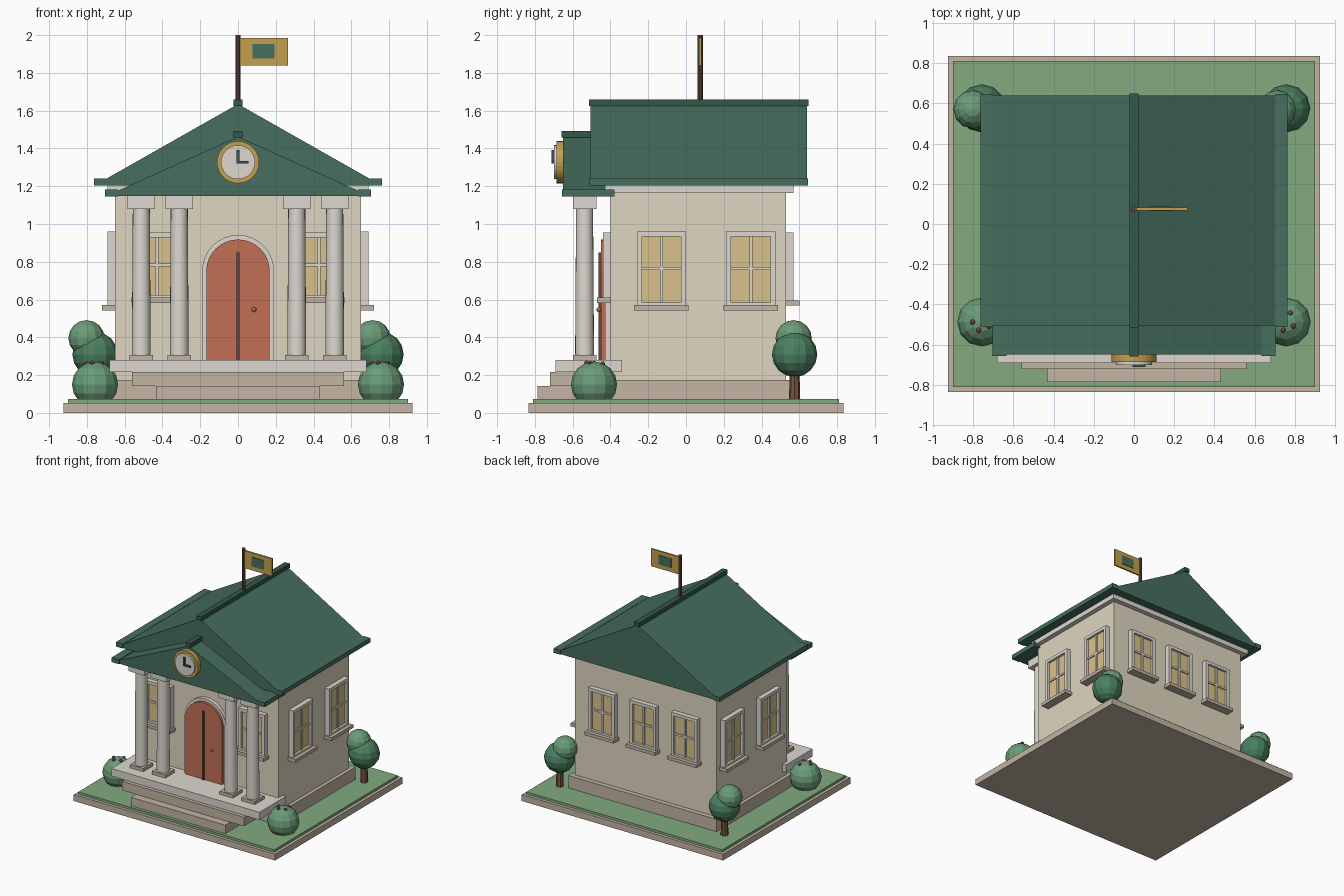
import bpy, bmesh, math
from mathutils import Matrix, Vector

if "Cube" in bpy.data.objects:
    bpy.data.objects.remove(bpy.data.objects["Cube"])


def mat(name, hexcol):
    m = bpy.data.materials.new(name)
    c = [int(hexcol[i:i + 2], 16) / 255 for i in (0, 2, 4)]
    m.diffuse_color = [((v + 0.055) / 1.055) ** 2.4 for v in c] + [1]
    m.use_nodes = True
    m.node_tree.nodes["Principled BSDF"].inputs["Base Color"].default_value = m.diffuse_color
    return m


STONE, LAWN = mat("stone", "C2B5A3"), mat("lawn", "82AA80")
WALL, WHITE = mat("wall", "E0D6C0"), mat("trim", "DDD8D0")
ROOF, RIDGE = mat("roof", "466E5E"), mat("ridge", "33574A")
GLASS, DOOR = mat("glass", "D9C28C"), mat("door", "C26F55")
GOLD, DARK = mat("gold", "C4A050"), mat("dark_wood", "65483C")
LEAF, LEAF2 = mat("leaf", "4A8061"), mat("light_leaf", "6A9C78")
BERRY, TRUNK = mat("berry", "8E4A58"), mat("trunk", "7A5540")


def finish(name, bm, m):
    bmesh.ops.recalc_face_normals(bm, faces=bm.faces)
    me = bpy.data.meshes.new(name)
    bm.to_mesh(me)
    bm.free()
    me.materials.append(m)
    o = bpy.data.objects.new(name, me)
    bpy.context.collection.objects.link(o)
    return o


def box(name, x0, x1, y0, y1, z0, z1, m):
    bm = bmesh.new()
    bmesh.ops.create_cube(bm, size=1)
    for v in bm.verts:
        v.co = Vector(((x0 + x1) / 2 + v.co.x * (x1 - x0),
                       (y0 + y1) / 2 + v.co.y * (y1 - y0),
                       (z0 + z1) / 2 + v.co.z * (z1 - z0)))
    return finish(name, bm, m)


def prism(name, pts, y0, y1, m):
    # x-z profile extruded along y
    bm = bmesh.new()
    f = bm.faces.new([bm.verts.new((x, y0, z)) for x, z in pts])
    ext = bmesh.ops.extrude_face_region(bm, geom=[f])["geom"]
    bmesh.ops.translate(bm, vec=(0, y1 - y0, 0),
                        verts=[g for g in ext if isinstance(g, bmesh.types.BMVert)])
    return finish(name, bm, m)


def cone(name, loc, r1, r2, h, m, n=16, along_y=False):
    bm = bmesh.new()
    bmesh.ops.create_cone(bm, cap_ends=True, segments=n, radius1=r1, radius2=r2, depth=h)
    if along_y:
        bmesh.ops.rotate(bm, verts=bm.verts, matrix=Matrix.Rotation(math.pi / 2, 3, 'X'))
    bmesh.ops.translate(bm, verts=bm.verts, vec=loc)
    return finish(name, bm, m)


def ball(name, loc, r, m, n=12):
    bm = bmesh.new()
    bmesh.ops.create_uvsphere(bm, u_segments=n, v_segments=n * 2 // 3, radius=r)
    bmesh.ops.translate(bm, verts=bm.verts, vec=loc)
    return finish(name, bm, m)


def arch(r, spring, bottom):
    return [(-r, bottom), (r, bottom)] + [
        (r * math.cos(math.pi * i / 16), spring + r * math.sin(math.pi * i / 16)) for i in range(17)]


def window(name, loc, angle, w, z0, z1):
    # built facing -y around the origin, then turned onto its wall
    h, zc, t = w / 2, (z0 + z1) / 2, 0.026
    parts = [
        box(name + "_glass", -h + .01, h - .01, -.02, .01, z0 + .01, z1 - .01, GLASS),
        box(name + "_frame_left", -h, -h + t, -.04, .01, z0, z1, WHITE),
        box(name + "_frame_right", h - t, h, -.04, .01, z0, z1, WHITE),
        box(name + "_frame_top", -h + t, h - t, -.04, .01, z1 - t, z1, WHITE),
        box(name + "_frame_bottom", -h + t, h - t, -.04, .01, z0, z0 + .015, WHITE),
        box(name + "_mullion", -.008, .008, -.03, 0, z0 + .015, z1 - t, WHITE),
        box(name + "_crossbar", -h + t, h - t, -.029, 0, zc - .008, zc + .008, WHITE),
        box(name + "_sill", -h - .014, h + .014, -.07, .01, z0 - .027, z0, STONE)]
    M = Matrix.Translation(loc) @ Matrix.Rotation(angle, 4, 'Z')
    for o in parts:
        o.data.transform(M)


# Ground
box("base", -.925, .925, -.835, .835, 0, .053, STONE)
box("lawn", -.90, .90, -.81, .81, .05, .073, LAWN)

# House body
box("plinth", -.68, .68, -.43, .57, .07, .175, STONE)
box("walls", -.65, .65, -.40, .53, .07, 1.18, WALL)
box("cornice", -.69, .69, -.43, .57, 1.165, 1.206, WHITE)

# Porch and steps
box("porch_floor", -.68, .68, -.69, -.34, .217, .28, WHITE)
box("upper_step", -.56, .56, -.72, -.38, .143, .217, STONE)
box("lower_step", -.433, .433, -.785, -.38, .07, .143, STONE)


# Roofs: solid gable, eave boards, ridge cap
def roof(name, half, y0, y1, z0, apex, eave_in, cap_z):
    prism(name, [(-half, z0), (half, z0), (0, apex)], y0, y1, ROOF)
    for s, side in ((-1, "left"), (1, "right")):
        a, b = sorted((s * eave_in, s * (half + .003)))
        box(f"{name}_eave_{side}", a, b, y0 - .007, y1 + .007, z0 - .001, z0 + .036, ROOF)
    box(name + "_ridge", -.023, .023, y0 - .009, y1 + .009, cap_z, cap_z + .034, RIDGE)


roof("main_roof", .76, -.505, .64, 1.204, 1.635, .70, 1.625)
roof("portico_roof", .70, -.65, -.385, 1.147, 1.463, .635, 1.458)

# Columns
for i, x in enumerate((-.512, -.311, .311, .512)):
    box(f"column_base_{i}", x - .062, x + .062, -.599, -.475, .28, .307, STONE)
    c = cone(f"column_shaft_{i}", (x, -.537, .695), .05, .045, .78, WHITE, 20)
    for p in c.data.polygons:
        p.use_smooth = len(p.vertices) == 4
    box(f"column_capital_{i}", x - .073, x + .073, -.599, -.475, 1.08, 1.148, WHITE)

# Door
prism("door_surround", arch(.19, .752, .28), -.43, -.39, WHITE)
prism("door", arch(.168, .75, .28), -.45, -.40, DOOR)
box("door_seam", -.008, .008, -.463, -.44, .28, .85, DARK)
ball("door_knob", (.085, -.462, .547), .013, GOLD, 9)

# Windows on all four sides
for s in (-1, 1):
    window(f"front_window_{s}", (s * .43, -.40, 0), 0, .24, .61, .955)
    for y in (-.13, .343):
        window(f"side_window_{s}_{y}", (s * .65, y, 0), s * math.pi / 2, .26, .57, .96)
for x in (-.38, 0, .38):
    window(f"back_window_{x}", (x, .53, 0), math.pi, .24, .595, .955)

# Clock
cone("clock_rim", (0, -.66, 1.327), .112, .112, .05, GOLD, 32, True)
cone("clock_face", (0, -.675, 1.327), .09, .09, .05, WHITE, 32, True)
box("clock_minute_hand", -.007, .007, -.712, -.695, 1.32, 1.392, RIDGE)
box("clock_hour_hand", -.007, .056, -.711, -.695, 1.32, 1.334, RIDGE)

# Flag
cone("flag_pole", (0, .075, 1.81), .014, .014, .38, DARK, 10)
box("flag", .01, .265, .068, .082, 1.84, 1.985, GOLD)
box("flag_panel", .077, .193, .064, .086, 1.875, 1.952, ROOF)

# Back trees and front bushes
for s in (-1, 1):
    x = s * .757
    cone(f"tree_trunk_{s}", (x, .575, .17), .03, .024, .2, TRUNK, 8)
    ball(f"tree_crown_{s}", (x, .575, .31), .12, LEAF)
    ball(f"tree_top_{s}", (x - .045, .57, .395), .096, LEAF2)
    ball(f"bush_{s}", (x, -.487, .15), .122, LEAF2)
    for i, (dx, dy, dz) in enumerate(((-.045, 0, .112), (.02, .045, .11), (-.015, -.04, .114), (.035, -.02, .113))):
        ball(f"berry_{s}_{i}", (x + dx, -.487 + dy, .15 + dz), .013, BERRY, 9)
